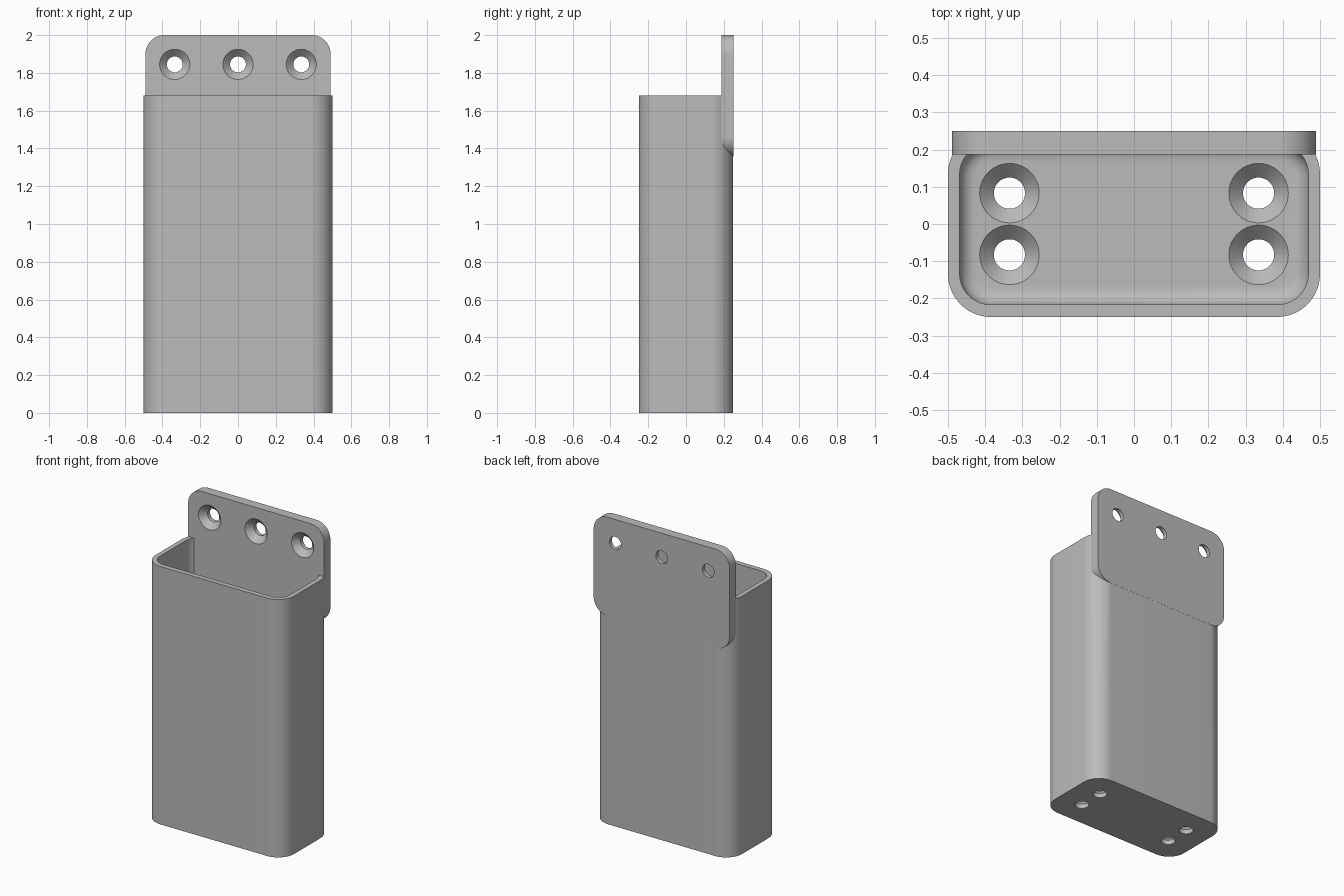
import bpy, bmesh, math
from mathutils import Matrix

if "Cube" in bpy.data.objects:
    bpy.data.objects.remove(bpy.data.objects["Cube"], do_unlink=True)

grey = bpy.data.materials.new("plain grey")
grey.use_nodes = True
colour = (0.5, 0.5, 0.5, 1)
grey.diffuse_color = colour
grey.node_tree.nodes["Principled BSDF"].inputs["Base Color"].default_value = colour


def finish(name, bm, matrix=Matrix()):
    bmesh.ops.transform(bm, matrix=matrix, verts=bm.verts)
    bmesh.ops.recalc_face_normals(bm, faces=bm.faces)
    mesh = bpy.data.meshes.new(name)
    bm.to_mesh(mesh)
    bm.free()
    mesh.materials.append(grey)
    obj = bpy.data.objects.new(name, mesh)
    bpy.context.collection.objects.link(obj)
    return obj


def rounded_slab(name, half_w, half_d, radius, low, high, matrix=Matrix(), fillet=0, steps=14):
    """Rounded rectangle extruded along z, with an optional fillet at its lower rim."""
    bm = bmesh.new()
    ring = []
    for quarter, (sx, sy) in enumerate([(1, 1), (-1, 1), (-1, -1), (1, -1)]):
        for i in range(steps + 1):
            a = (quarter + i / steps) * math.pi / 2
            ring.append(bm.verts.new((sx * (half_w - radius) + radius * math.cos(a),
                                      sy * (half_d - radius) + radius * math.sin(a), low)))
    base = bm.faces.new(ring)
    rim = list(base.edges)
    top = bmesh.ops.extrude_face_region(bm, geom=[base], use_keep_orig=True)["geom"]
    bmesh.ops.translate(bm, vec=(0, 0, high - low),
                        verts=[v for v in top if isinstance(v, bmesh.types.BMVert)])
    if fillet:
        bmesh.ops.bevel(bm, geom=rim, offset=fillet, segments=6, profile=0.5, affect='EDGES')
    return finish(name, bm, matrix)


def countersink(name, matrix, thickness):
    """Screw hole cutter: its wide mouth lies at z = 0 and opens towards +z."""
    bm = bmesh.new()
    wide, narrow, extra, sides = 0.08, 0.042, 0.02, 48
    profile = [(wide, extra), (wide, 0), (narrow, wide - narrow - 0.076), (narrow, -thickness - extra)]
    rings = [[bm.verts.new((r * math.cos(math.tau * i / sides), r * math.sin(math.tau * i / sides), z))
              for i in range(sides)] for r, z in profile]
    for upper, lower in zip(rings, rings[1:]):
        for i in range(sides):
            j = (i + 1) % sides
            bm.faces.new((upper[i], lower[i], lower[j], upper[j]))
    bm.faces.new(rings[0])
    bm.faces.new(rings[-1])
    return finish(name, bm, matrix)


def combine(target, tool, operation):
    mod = target.modifiers.new(operation.lower(), 'BOOLEAN')
    mod.operation, mod.object, mod.solver = operation, tool, 'EXACT'
    bpy.context.view_layer.objects.active = target
    bpy.ops.object.modifier_apply(modifier=mod.name)
    bpy.data.objects.remove(tool, do_unlink=True)


# Open-topped box with a filleted cavity
floor = 0.067
box_top = 1.68
holder = rounded_slab("wall_holder", 0.5, 0.25, 0.115, 0, box_top)
cavity = rounded_slab("cavity_cutter", 0.469, 0.217, 0.084, floor, box_top + 0.1, fillet=0.045)
combine(holder, cavity, 'DIFFERENCE')

# Mounting plate fused to the back
plate_front, plate_back = 0.187, 0.2507
plate_low, plate_high = 1.357, 2.0
upright = Matrix.Translation((0, 0, (plate_low + plate_high) / 2)) @ Matrix.Rotation(math.pi / 2, 4, 'X')
plate = rounded_slab("mounting_plate", 0.49, (plate_high - plate_low) / 2, 0.1,
                     -plate_back, -plate_front, upright)
combine(holder, plate, 'UNION')

# Countersunk holes: three through the plate, four through the floor
for x in (-0.335, 0, 0.335):
    place = Matrix.Translation((x, plate_front, 1.845)) @ Matrix.Rotation(math.pi / 2, 4, 'X')
    combine(holder, countersink("plate_hole_cutter", place, plate_back - plate_front), 'DIFFERENCE')
    if x:
        for y in (-0.083, 0.083):
            place = Matrix.Translation((x, y, floor))
            combine(holder, countersink("floor_hole_cutter", place, floor), 'DIFFERENCE')

# Smooth rounded corners, crisp edges elsewhere
bpy.ops.object.select_all(action='DESELECT')
holder.select_set(True)
bpy.context.view_layer.objects.active = holder
bpy.ops.object.shade_smooth_by_angle(angle=math.radians(30))
